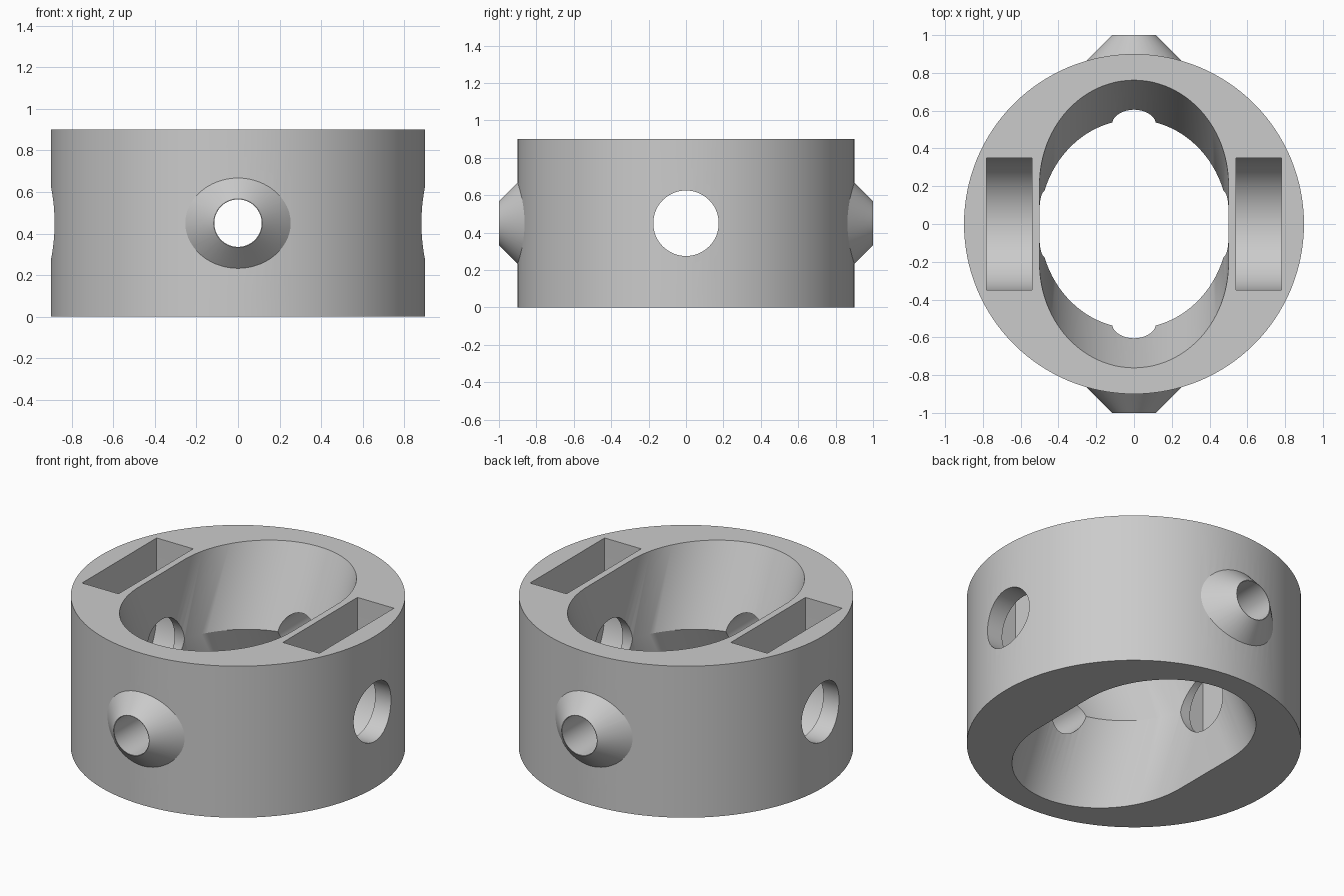
import bpy
import bmesh
import math
from mathutils import Matrix

if "Cube" in bpy.data.objects:
    bpy.data.objects.remove(bpy.data.objects["Cube"], do_unlink=True)

R, H = 0.9, 0.9
MID = H / 2
TILT = math.radians(25)

grey = bpy.data.materials.new("plain grey")
grey.use_nodes = True
colour = (0.6, 0.6, 0.6, 1)
grey.diffuse_color = colour
grey.node_tree.nodes["Principled BSDF"].inputs["Base Color"].default_value = colour


def make_object(name, bm):
    bmesh.ops.recalc_face_normals(bm, faces=bm.faces)
    mesh = bpy.data.meshes.new(name)
    bm.to_mesh(mesh)
    bm.free()
    mesh.materials.append(grey)
    obj = bpy.data.objects.new(name, mesh)
    bpy.context.collection.objects.link(obj)
    return obj


def cone(name, r1, r2, depth, centre, turn=Matrix(), sides=96):
    bm = bmesh.new()
    bmesh.ops.create_cone(bm, cap_ends=True, segments=sides, radius1=r1, radius2=r2,
                          depth=depth, matrix=Matrix.Translation(centre) @ turn)
    return make_object(name, bm)


def loft(name, rings):
    """Skin a list of closed rings that have equal point counts."""
    bm = bmesh.new()
    loops = [[bm.verts.new(p) for p in ring] for ring in rings]
    n = len(loops[0])
    for a, b in zip(loops, loops[1:]):
        for i in range(n):
            j = (i + 1) % n
            bm.faces.new((a[i], a[j], b[j], b[i]))
    bm.faces.new(loops[0])
    bm.faces.new(loops[-1])
    return make_object(name, bm)


def combine(target, tool, operation):
    mod = target.modifiers.new(tool.name, 'BOOLEAN')
    mod.operation = operation
    mod.solver = 'EXACT'
    mod.object = tool
    bpy.context.view_layer.objects.active = target
    bpy.ops.object.modifier_apply(modifier=mod.name)
    bpy.data.objects.remove(tool, do_unlink=True)


def bore_ring(z):
    """Slot outline swept by a bore rocking either way about the x axis."""
    shift = max(abs(z - MID) * math.tan(TILT), 0.0005)
    points = []
    for half, side in ((0, 1), (math.pi, -1)):
        for i in range(49):
            a = half + math.pi * i / 48
            points.append((0.5 * math.cos(a),
                           0.5 * math.sin(a) / math.cos(TILT) + side * shift, z))
    return points


# Ring body
ring = cone("ring_body", R, R, H, (0, 0, MID), sides=128)

# Conical bosses on the front and back
for side in (-1, 1):
    turn = Matrix.Rotation(-side * math.pi / 2, 4, 'X')
    boss = cone("boss", 0.317, 0.117, 0.2, (0, side * 0.9, MID), turn)
    combine(ring, boss, 'UNION')

# Hourglass centre bore
combine(ring, loft("bore", [bore_ring(z) for z in (-0.1, MID, H + 0.1)]), 'DIFFERENCE')

# Round-bottomed pockets, open at the top
for side in (-1, 1):
    outline = [(0.35, H + 0.1)]
    outline += [(0.35 * math.cos(a), MID - 0.35 * math.sin(a))
                for a in (math.pi * i / 48 for i in range(49))]
    outline += [(-0.35, H + 0.1)]
    walls = [[(side * x, y, z) for y, z in outline] for x in (0.54, 0.78)]
    combine(ring, loft("pocket", walls), 'DIFFERENCE')

# Cross holes through the sides and the bosses
side_hole = cone("side_hole", 0.175, 0.175, 2.4, (0, 0, MID),
                 Matrix.Rotation(math.pi / 2, 4, 'Y'))
combine(ring, side_hole, 'DIFFERENCE')
boss_hole = cone("boss_hole", 0.114, 0.114, 2.4, (0, 0, MID),
                 Matrix.Rotation(math.pi / 2, 4, 'X'))
combine(ring, boss_hole, 'DIFFERENCE')

bpy.ops.object.select_all(action='DESELECT')
ring.select_set(True)
bpy.context.view_layer.objects.active = ring
bpy.ops.object.shade_smooth_by_angle(angle=math.radians(25))
